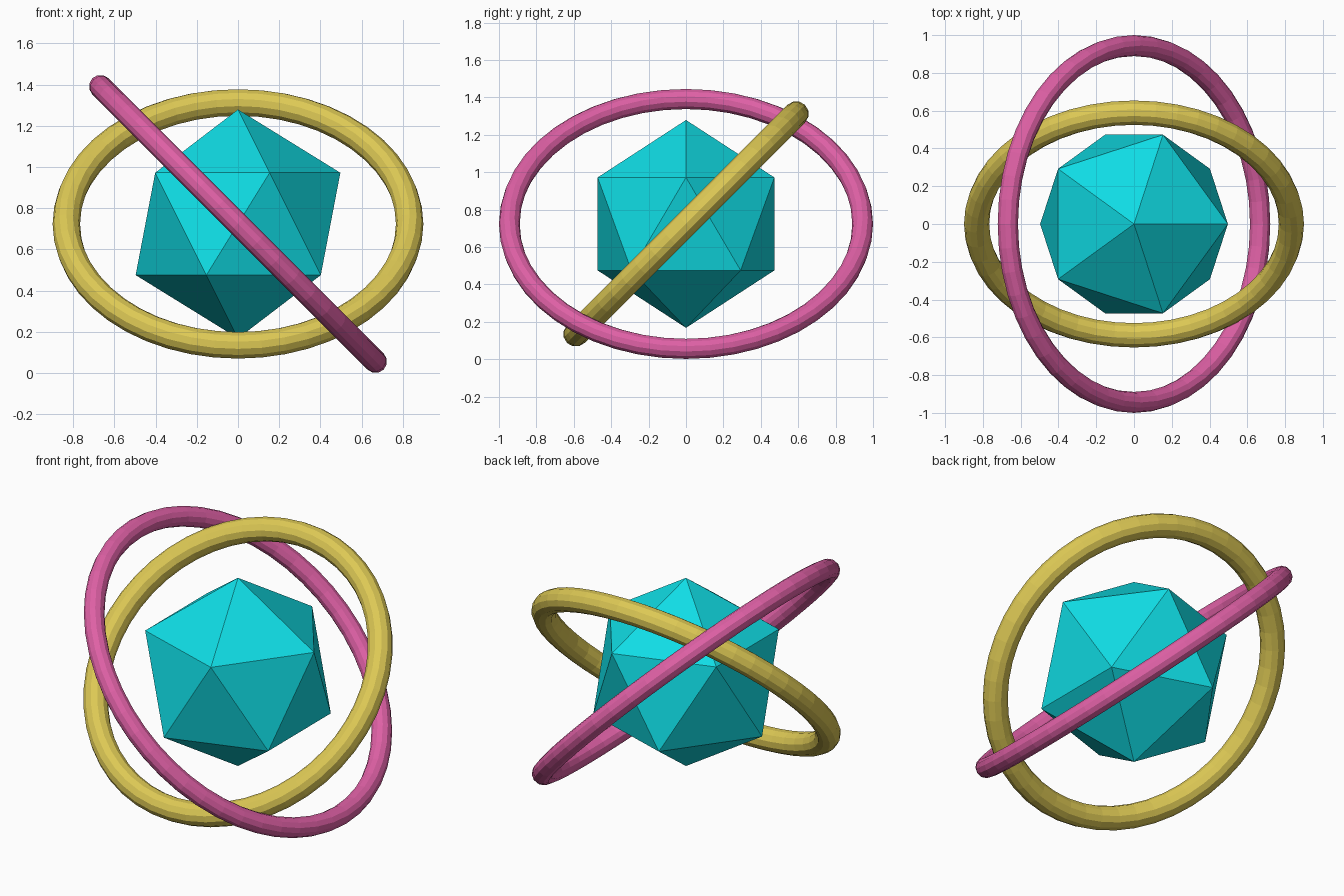
import bpy
import math

old = bpy.data.objects.get("Cube")
if old:
    bpy.data.objects.remove(old, do_unlink=True)

UNIT = 2 / 3.6                                            # outer ring spans 3.6 units
CENTRE = (0, 0, UNIT * (1.7 * math.sqrt(0.5) + 0.1))      # tilted outer ring rests on z = 0


def material(name, rgb):
    mat = bpy.data.materials.new(name)
    mat.use_nodes = True
    mat.diffuse_color = (*rgb, 1)
    mat.node_tree.nodes["Principled BSDF"].inputs["Base Color"].default_value = (*rgb, 1)
    return mat


def finish(name, mat):
    obj = bpy.context.object
    obj.name = name
    obj.data.name = name
    obj.data.materials.append(mat)
    bpy.ops.object.shade_flat()


def ring(name, major, minor, tilt, mat):
    bpy.ops.mesh.primitive_torus_add(
        major_radius=major * UNIT, minor_radius=minor * UNIT,
        major_segments=48, minor_segments=12, location=CENTRE, rotation=tilt)
    finish(name, mat)


# Faceted core
bpy.ops.mesh.primitive_ico_sphere_add(subdivisions=1, radius=UNIT, location=CENTRE)
finish("crystal_core", material("turquoise", (0.005, 0.72, 0.78)))

# Two crossed rings, tilted about different axes
ring("inner_ring", 1.5, 0.12, (math.radians(45), 0, 0), material("mustard yellow", (0.72, 0.58, 0.09)))
ring("outer_ring", 1.7, 0.1, (0, math.radians(45), 0), material("orchid pink", (0.73, 0.117, 0.376)))
